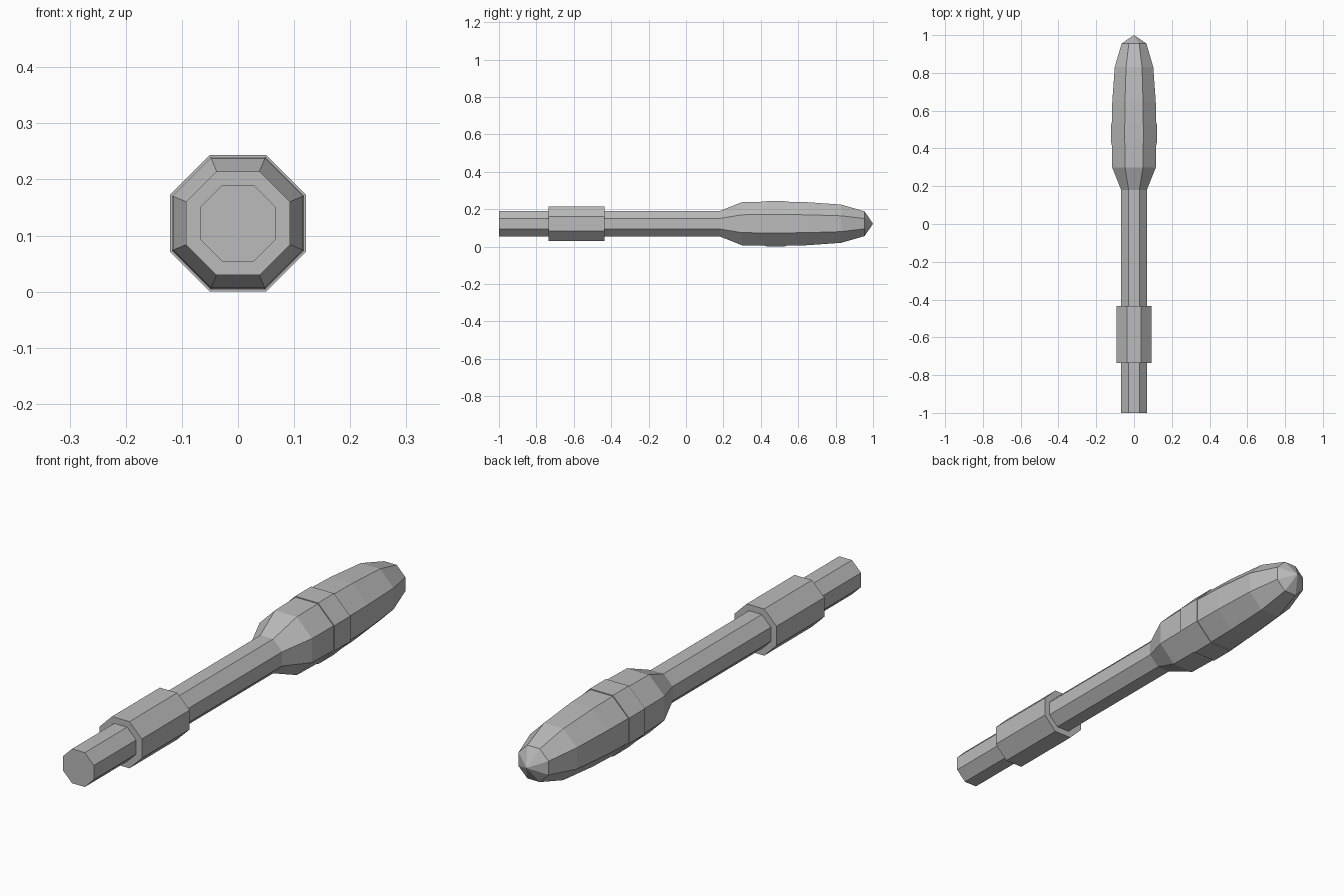
import bpy, bmesh, math

if "Cube" in bpy.data.objects:
    bpy.data.objects.remove(bpy.data.objects["Cube"])

AXIS_Z = 0.122

grey = bpy.data.materials.new("steel grey")
grey.diffuse_color = (0.5, 0.5, 0.5, 1)
grey.use_nodes = True
grey.node_tree.nodes["Principled BSDF"].inputs["Base Color"].default_value = grey.diffuse_color


def octagon_lathe(name, profile):
    """Skin octagonal rings along y; profile = (y, half width across flats)."""
    bm = bmesh.new()
    rings = []
    for y, flat in profile:
        if flat == 0:
            rings.append([bm.verts.new((0, y, AXIS_Z))])
            continue
        r = flat / math.cos(math.pi / 8)
        ring = []
        for i in range(8):
            a = math.pi / 8 + i * math.pi / 4
            ring.append(bm.verts.new((r * math.cos(a), y, AXIS_Z + r * math.sin(a))))
        rings.append(ring)
    for a, b in zip(rings, rings[1:]):
        for i in range(8):
            j = (i + 1) % 8
            if len(b) == 1:
                bm.faces.new((a[i], a[j], b[0]))
            else:
                bm.faces.new((a[i], a[j], b[j], b[i]))
    # flat end caps
    for ring in (rings[0], rings[-1]):
        if len(ring) > 1:
            bm.faces.new(ring)
    bmesh.ops.recalc_face_normals(bm, faces=bm.faces)
    mesh = bpy.data.meshes.new(name)
    bm.to_mesh(mesh)
    bm.free()
    mesh.materials.append(grey)
    obj = bpy.data.objects.new(name, mesh)
    bpy.context.collection.objects.link(obj)
    return obj


# Shaft, flaring into the raised-band head and pointed nose
octagon_lathe("shaft_and_head", [
    (-1.0, 0.068), (0.18, 0.068), (0.30, 0.1155),
    (0.43, 0.118), (0.43, 0.1215), (0.53, 0.1215), (0.53, 0.118),
    (0.65, 0.115), (0.83, 0.102), (0.955, 0.066), (1.0, 0)])

# Thicker sleeve around the rear of the shaft
octagon_lathe("rear_sleeve", [(-0.735, 0.0925), (-0.435, 0.0925)])
